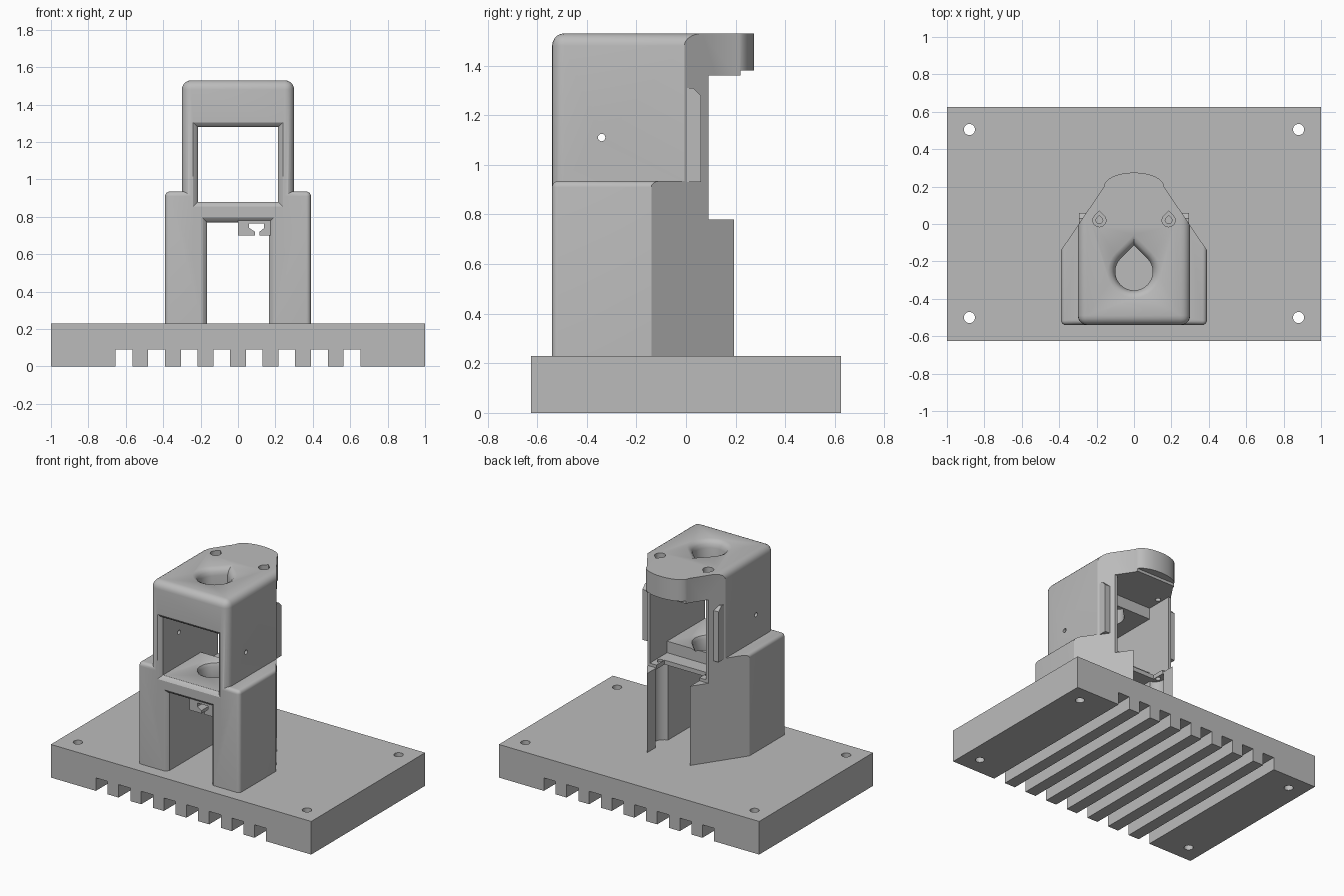
import bpy, bmesh, math
from mathutils import Vector

if "Cube" in bpy.data.objects:
    bpy.data.objects.remove(bpy.data.objects["Cube"], do_unlink=True)

grey = bpy.data.materials.new("plain grey")
grey.use_nodes = True
grey.diffuse_color = (0.5, 0.5, 0.5, 1)
grey.node_tree.nodes["Principled BSDF"].inputs["Base Color"].default_value = (0.5, 0.5, 0.5, 1)


def finish(name, bm):
    bmesh.ops.recalc_face_normals(bm, faces=bm.faces)
    mesh = bpy.data.meshes.new(name)
    bm.to_mesh(mesh)
    bm.free()
    mesh.materials.append(grey)
    ob = bpy.data.objects.new(name, mesh)
    bpy.context.collection.objects.link(ob)
    return ob


def loft(name, rings):
    """Closed solid skinned through matching rings of points."""
    bm = bmesh.new()
    loops = [[bm.verts.new(p) for p in ring] for ring in rings]
    n = len(loops[0])
    for a, b in zip(loops, loops[1:]):
        for i in range(n):
            bm.faces.new((a[i], a[(i + 1) % n], b[(i + 1) % n], b[i]))
    bm.faces.new(loops[0])
    bm.faces.new(loops[-1])
    return finish(name, bm)


def prism(name, pts, axis, lo, hi):
    def place(p, d):
        q = list(p)
        q.insert("xyz".index(axis), d)
        return q
    return loft(name, [[place(p, d) for p in pts] for d in (lo, hi)])


def box(name, x0, x1, y0, y1, z0, z1):
    return prism(name, [(x0, y0), (x1, y0), (x1, y1), (x0, y1)], "z", z0, z1)


def circle(cx, cy, r, n=24):
    return [(cx + r * math.cos(i * math.tau / n), cy + r * math.sin(i * math.tau / n)) for i in range(n)]


def teardrop(cx, cy, r, n=24):
    arc = [math.radians(135 + 270 * i / n) for i in range(n + 1)]
    return [(cx + r * math.cos(a), cy + r * math.sin(a)) for a in arc] + [(cx, cy + r * math.sqrt(2))]


def combine(target, tool, operation="DIFFERENCE"):
    mod = target.modifiers.new("combine", "BOOLEAN")
    mod.operation, mod.solver, mod.object = operation, "EXACT", tool
    bpy.context.view_layer.update()
    mesh = bpy.data.meshes.new_from_object(target.evaluated_get(bpy.context.evaluated_depsgraph_get()))
    target.modifiers.clear()
    target.data = mesh
    bpy.data.objects.remove(tool, do_unlink=True)


def rounded_block(name, half, z0, z1, radius):
    """Block with rounded upright corners and rounded top rim."""
    bm = bmesh.new()
    bmesh.ops.create_cube(bm, size=1)
    for v in bm.verts:
        v.co = Vector((v.co.x * 2 * half, -0.04 + v.co.y, z0 + (v.co.z + 0.5) * (z1 - z0)))
    rim = [e for e in bm.edges if not all(v.co.z < z0 + 0.01 for v in e.verts)]
    bmesh.ops.bevel(bm, geom=rim, offset=radius, segments=5, profile=0.5, affect="EDGES")
    return finish(name, bm)


def flared_opening(half, z0, z1):
    """Opening through the body with a softened front rim."""
    rings = []
    for y, g in ((-0.6, 0.025), (-0.54, 0.025), (-0.53, 0.01), (-0.515, 0), (0.5, 0)):
        x = half + g
        rings.append([(-x, y, z0 - g), (x, y, z0 - g), (x, y, z1 + g), (-x, y, z1 + g)])
    return loft("cutter", rings)


# Slotted base plate
profile = [(-1, 0)]
for i in range(8):
    c = (i - 3.5) * 0.174
    profile += [(c - 0.045, 0), (c - 0.045, 0.09), (c + 0.045, 0.09), (c + 0.045, 0)]
profile += [(1, 0), (1, 0.23), (-1, 0.23)]
base = prism("base_plate", profile, "y", -0.625, 0.625)
for x in (-0.88, 0.88):
    for y in (-0.5, 0.505):
        combine(base, prism("cutter", circle(x, y, 0.03), "z", -0.1, 0.4))

# Tower: two rounded blocks trimmed to a tapered outline with a round nose
body = rounded_block("tower_body", 0.39, 0.23, 0.935, 0.025)
combine(body, rounded_block("upper_block", 0.30, 0.6, 1.53, 0.05), "UNION")
nose = [(0.16 * math.cos(a), 0.2 + 0.075 * math.sin(a)) for a in [math.pi * i / 16 for i in range(17)]]
outline = [(-0.39, -0.14), (-0.45, -0.14), (-0.45, -0.7), (0.45, -0.7), (0.45, -0.14), (0.39, -0.14)] + nose
combine(body, prism("cutter", outline, "z", 0.1, 1.7), "INTERSECT")

# Openings, back clearance and the stepped cavity
combine(body, flared_opening(0.215, 0.88, 1.28))
combine(body, flared_opening(0.165, 0.1, 0.77))
combine(body, box("cutter", -0.5, 0.5, 0.09, 0.5, 0.78, 1.36))
combine(body, box("cutter", -0.5, 0.5, 0.22, 0.5, 0.78, 1.38))
combine(body, box("cutter", -0.215, 0.215, -0.10, 0.12, 0.80, 1.36))
combine(body, box("cutter", -0.165, 0.165, 0.0, 0.5, 0.1, 0.9))

# Flared teardrop bore through roof and floor
levels = ((0.5, 1), (0.85, 1), (0.87, 1.1), (0.88, 1.3), (0.9, 1.3), (0.92, 1),
          (1.48, 1), (1.505, 1.08), (1.52, 1.2), (1.53, 1.4), (1.6, 1.4))
combine(body, loft("cutter", [[(x, y, z) for x, y in teardrop(0, -0.255, 0.1 * s)] for z, s in levels]))

# Screw holes, screw grooves and cross pin hole
for x in (-0.185, 0.185):
    combine(body, prism("cutter", teardrop(x, 0.02, 0.035), "z", 1.45, 1.6))
    combine(body, prism("cutter", teardrop(x, 0.02, 0.018), "z", 0.6, 1.5))
    combine(body, prism("cutter", circle(math.copysign(0.15, x), 0.03, 0.07), "z", 0.1, 0.77))
combine(body, prism("cutter", circle(-0.34, 1.11, 0.015, 16), "x", -0.6, 0.6))

# Hanging tab with a keyhole
tab = box("keyhole_tab", 0, 0.195, -0.53, -0.40, 0.70, 0.80)
key = [(0.09, 0.68), (0.115, 0.68), (0.115, 0.72), (0.14, 0.74), (0.14, 0.765),
       (0.06, 0.765), (0.06, 0.74), (0.09, 0.72)]
combine(tab, prism("cutter", key, "y", -0.7, 0))

# Side fins with chamfered tops
fins = []
for s in (-1, 1):
    fin = prism("left_fin" if s > 0 else "right_fin",
                [(-0.02, 0.93), (0.06, 0.93), (0.06, 1.28), (0.03, 1.31), (-0.02, 1.31)],
                "x", s * 0.25, s * 0.293)
    fins.append(fin)

for ob in [base, body, tab] + fins:
    bpy.ops.object.select_all(action="DESELECT")
    ob.select_set(True)
    bpy.context.view_layer.objects.active = ob
    bpy.ops.object.shade_smooth_by_angle(angle=math.radians(30))
